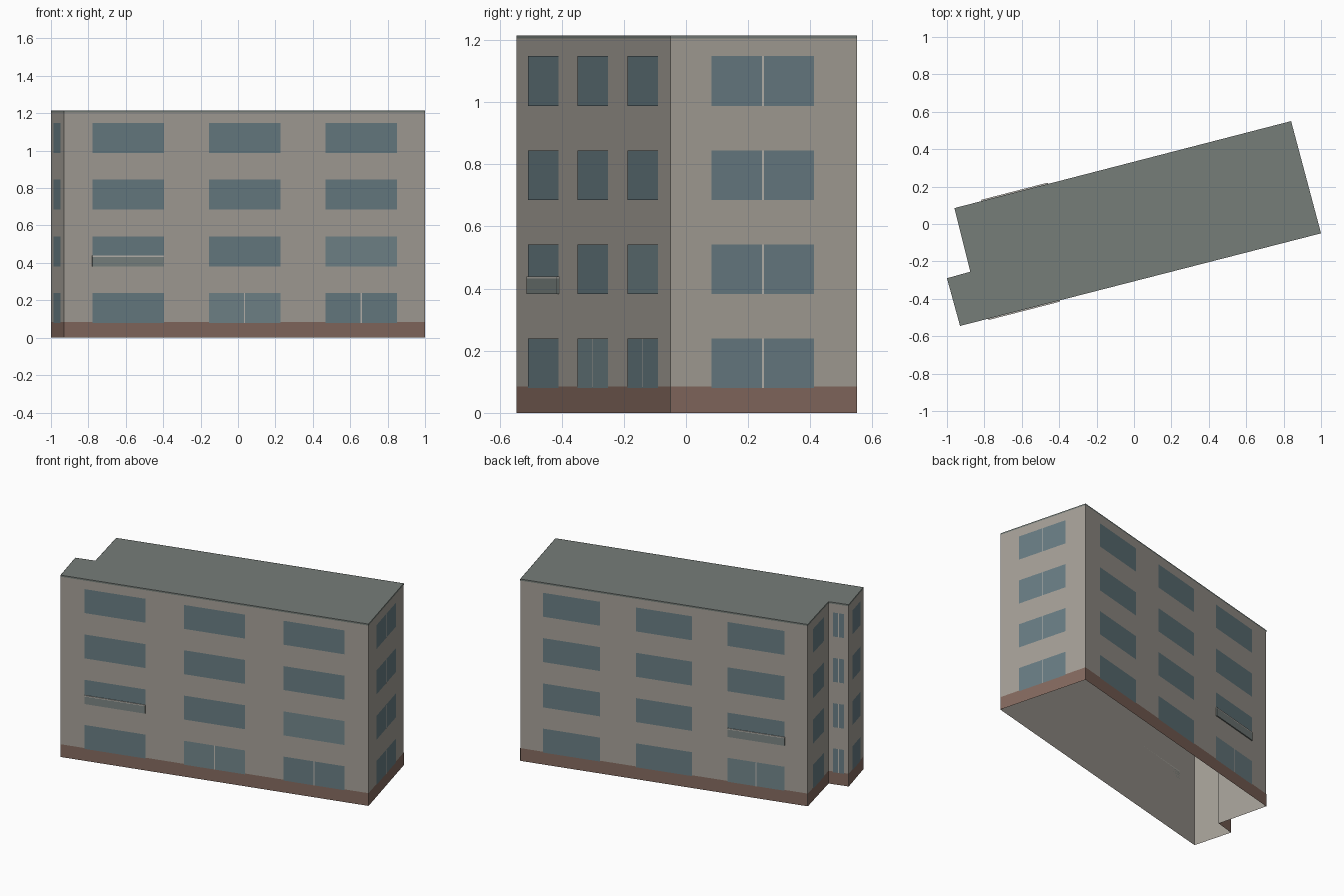
import bpy, bmesh
from mathutils import Vector

if "Cube" in bpy.data.objects:
    bpy.data.objects.remove(bpy.data.objects["Cube"])

H = 1.215
# footprint, counter-clockwise from the front left corner
PTS = [Vector(p) for p in [(-0.93, -0.545), (1.0, -0.05), (0.84, 0.55),
                           (-0.96, 0.085), (-0.875, -0.255), (-1.0, -0.29)]]
ROWS = [0.08, 0.382, 0.685, 0.988]
WIN_H = 0.16


def mat(name, col):
    m = bpy.data.materials.new(name)
    m.diffuse_color = (*col, 1)
    m.use_nodes = True
    m.node_tree.nodes["Principled BSDF"].inputs["Base Color"].default_value = m.diffuse_color
    return m


WALL = mat("plaster", (0.38, 0.355, 0.315))
BRICK = mat("brick", (0.235, 0.145, 0.115))
GLASS = mat("glass", (0.14, 0.205, 0.23))
PALE = mat("pale_glass", (0.17, 0.24, 0.26))
ROOF = mat("roof", (0.18, 0.205, 0.19))
FRAME = mat("frame", (0.5, 0.48, 0.44))
RAIL = mat("balcony", (0.2, 0.235, 0.225))


class Part:
    """Collects flat panels and boxes lying on the walls into one object."""
    def __init__(self, name, material):
        self.name, self.material, self.bm = name, material, bmesh.new()

    def face(self, pts):
        self.bm.faces.new([self.bm.verts.new(p) for p in pts])

    def panel(self, wall, s0, s1, z0, z1, off):
        self.face([at(wall, s, z, off) for s, z in
                   ((s0, z0), (s1, z0), (s1, z1), (s0, z1))])

    def box(self, wall, s0, s1, z0, z1, depth):
        r = bmesh.ops.create_cube(self.bm, size=1)
        for v in r["verts"]:
            v.co = at(wall, s1 if v.co.x > 0 else s0, z1 if v.co.z > 0 else z0,
                      depth if v.co.y < 0 else 0)

    def finish(self):
        bmesh.ops.remove_doubles(self.bm, verts=self.bm.verts, dist=1e-5)
        me = bpy.data.meshes.new(self.name)
        self.bm.to_mesh(me)
        me.materials.append(self.material)
        bpy.context.collection.objects.link(bpy.data.objects.new(self.name, me))


def at(wall, s, z, off):
    """Point at fraction s along a wall, height z, pushed outwards by off."""
    a, b = PTS[wall], PTS[(wall + 1) % 6]
    d = (b - a).normalized()
    p = a.lerp(b, s) + Vector((d.y, -d.x)) * off
    return Vector((p.x, p.y, z))


walls = Part("walls", WALL)
plinth = Part("brick_plinth", BRICK)
edge = Part("roof_edge", ROOF)
roof = Part("roof", ROOF)
glass = Part("windows", GLASS)
pale = Part("pale_windows", PALE)
bars = Part("window_bars", FRAME)
balcony = Part("balconies", RAIL)
rail = Part("balcony_rails", FRAME)

# shell, open underneath
for w in range(6):
    walls.panel(w, 0, 1, 0, H, 0)
    plinth.panel(w, 0, 1, 0, 0.085, 0.001)
    edge.panel(w, 0, 1, H - 0.01, H, 0.001)
roof.face([(p.x, p.y, H) for p in PTS])

# window columns per wall, as fractions of the wall length
COLS = {0: [(0.078, 0.276), (0.401, 0.599), (0.724, 0.922)],
        1: [(0.22, 0.77)],
        2: [(0.08, 0.278), (0.402, 0.598), (0.722, 0.92)],
        3: [(0.24, 0.78)], 4: [(0.23, 0.77)], 5: [(0.23, 0.77)]}
SPLIT = {(0, 1, 0), (0, 2, 0), (2, 2, 0)}       # ground floor doors
LIGHT = {(0, 1, 0), (0, 2, 1), (2, 2, 0)}
BALCONY = {(0, 0, 1), (2, 2, 1)}

for w, cols in COLS.items():
    length = (PTS[(w + 1) % 6] - PTS[w]).length
    for c, (s0, s1) in enumerate(cols):
        for r, z in enumerate(ROWS):
            key = (w, c, r)
            (pale if key in LIGHT else glass).panel(w, s0, s1, z, z + WIN_H, 0.002)
            if key in SPLIT or w in (1, 4, 5):
                m, t = (s0 + s1) / 2, 0.003 / length
                bars.panel(w, m - t, m + t, z, z + WIN_H, 0.003)
            if key in BALCONY:
                balcony.box(w, s0, s1, z, z + 0.05, 0.007)
                rail.box(w, s0, s1, z + 0.05, z + 0.057, 0.007)

for p in (walls, plinth, edge, roof, glass, pale, bars, balcony, rail):
    p.finish()
